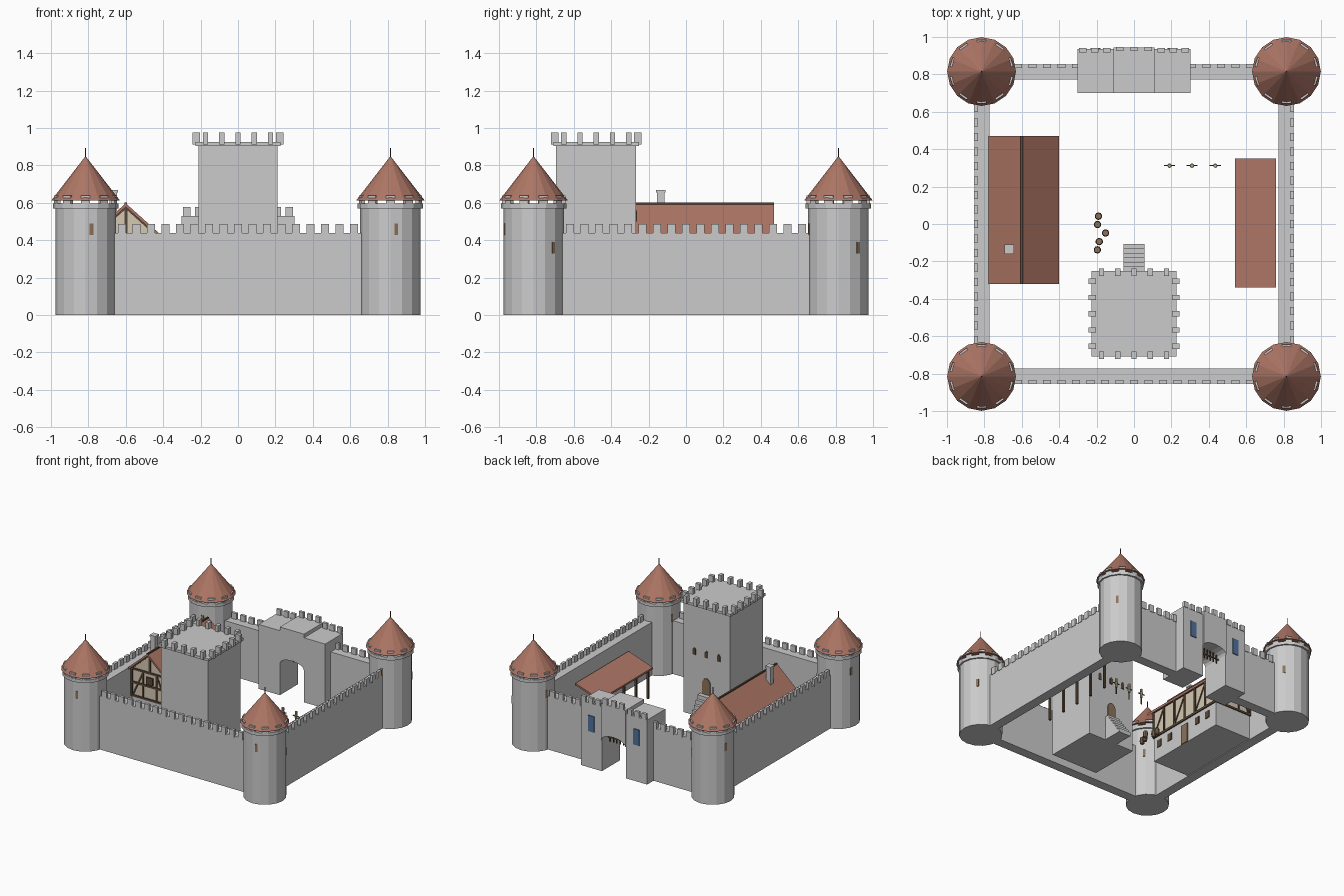
import bpy, bmesh
from math import sin, cos, pi, radians
from mathutils import Matrix, Vector

if "Cube" in bpy.data.objects:
    bpy.data.objects.remove(bpy.data.objects["Cube"])


def material(name, rgb):
    m = bpy.data.materials.new(name)
    m.diffuse_color = (*rgb, 1)
    m.use_nodes = True
    m.node_tree.nodes["Principled BSDF"].inputs["Base Color"].default_value = m.diffuse_color
    return m


TILE = material("roof_tile", (0.42, 0.18, 0.13))
WOOD = material("dark_wood", (0.10, 0.065, 0.04))
OAK = material("oak", (0.26, 0.17, 0.10))
PLASTER = material("plaster", (0.66, 0.58, 0.45))
BLUE = material("banner_blue", (0.08, 0.17, 0.33))
STRAW = material("straw", (0.50, 0.45, 0.28))


class Part:
    """Collects primitives into one named object."""
    def __init__(self, name, mat=None):
        self.name, self.mat, self.bm = name, mat, bmesh.new()

    def box(self, x0, x1, y0, y1, z0, z1):
        m = Matrix.Translation(((x0 + x1) / 2, (y0 + y1) / 2, (z0 + z1) / 2))
        m = m @ Matrix.Diagonal((x1 - x0, y1 - y0, z1 - z0, 1))
        bmesh.ops.create_cube(self.bm, size=1, matrix=m)
        return self

    def turned_box(self, centre, size, angle):
        m = Matrix.Translation(centre) @ Matrix.Rotation(angle, 4, 'Z')
        bmesh.ops.create_cube(self.bm, size=1, matrix=m @ Matrix.Diagonal((*size, 1)))
        return self

    def cyl(self, x, y, z0, z1, r0, r1=None, n=16):
        bmesh.ops.create_cone(self.bm, cap_ends=True, segments=n, radius1=r0,
                              radius2=r0 if r1 is None else r1, depth=z1 - z0,
                              matrix=Matrix.Translation((x, y, (z0 + z1) / 2)))
        return self

    def beam(self, a, b, w):
        a, b = Vector(a), Vector(b)
        d = b - a
        m = Matrix.Translation((a + b) / 2) @ d.to_track_quat('Z', 'Y').to_matrix().to_4x4()
        bmesh.ops.create_cube(self.bm, size=1, matrix=m @ Matrix.Diagonal((w, w, d.length, 1)))
        return self

    def prism(self, profile, y0, y1):
        """Extrude an x-z profile along y."""
        f = self.bm.faces.new([self.bm.verts.new((x, y0, z)) for x, z in profile])
        g = bmesh.ops.extrude_face_region(self.bm, geom=[f])["geom"]
        bmesh.ops.translate(self.bm, vec=(0, y1 - y0, 0),
                            verts=[v for v in g if isinstance(v, bmesh.types.BMVert)])
        return self

    def done(self):
        bmesh.ops.recalc_face_normals(self.bm, faces=self.bm.faces)
        me = bpy.data.meshes.new(self.name)
        self.bm.to_mesh(me)
        self.bm.free()
        if self.mat:
            me.materials.append(self.mat)
        ob = bpy.data.objects.new(self.name, me)
        bpy.context.collection.objects.link(ob)


T = 0.815
# Corner towers: shaft, corbel ring, merlons, arrow slits, cone roof, pole
for cx, cy, tag in ((-T, -T, "front_left"), (T, -T, "front_right"),
                    (-T, T, "back_left"), (T, T, "back_right")):
    p = Part("tower_" + tag).cyl(cx, cy, 0, 0.59, 0.162)
    p.cyl(cx, cy, 0.57, 0.596, 0.175)
    for i in range(10):
        a = 2 * pi * (i + 0.5) / 10
        p.turned_box((cx + 0.16 * cos(a), cy + 0.16 * sin(a), 0.617), (0.02, 0.05, 0.046), a)
    p.done()
    p = Part("arrow_slits_" + tag, OAK)
    for deg, z in ((-78.75, 0.46), (41.25, 0.36), (161.25, 0.46)):
        a = radians(deg)
        p.turned_box((cx + 0.158 * cos(a), cy + 0.158 * sin(a), z), (0.01, 0.02, 0.062), a)
    p.done()
    Part("tower_roof_" + tag, TILE).cyl(cx, cy, 0.612, 0.85, 0.184, 0).done()
    Part("roof_pole_" + tag, WOOD).cyl(cx, cy, 0.84, 0.893, 0.003, n=6).done()

# Curtain walls with merlons along the outer edge
WALL, IN, OUT = 0.438, 0.772, 0.852
front, back = Part("front_wall"), Part("back_wall")
left, right = Part("left_wall"), Part("right_wall")
front.box(-0.7, 0.7, -OUT, -IN, 0, WALL)
left.box(-OUT, -IN, -0.7, 0.7, 0, WALL)
right.box(IN, OUT, -0.7, 0.7, 0, WALL)
for s in (-1, 1):
    back.box(min(s * 0.28, s * 0.7), max(s * 0.28, s * 0.7), IN, OUT, 0, WALL)
for i in range(17):
    c = (i - 8) * 0.0775
    a, b = c - 0.022, c + 0.022
    lo, hi, z0, z1 = OUT - 0.018, OUT + 0.004, WALL - 0.01, 0.487
    front.box(a, b, -hi, -lo, z0, z1)
    left.box(-hi, -lo, a, b, z0, z1)
    right.box(lo, hi, a, b, z0, z1)
    if abs(c) > 0.3:
        back.box(a, b, lo, hi, z0, z1)
for w in (front, back, left, right):
    w.done()

# Gatehouse: two flanking blocks and a higher arched bridge
p = Part("gatehouse")
for s in (-1, 1):
    p.box(*sorted((s * 0.11, s * 0.302)), 0.70, 0.935, 0, 0.53)
    for c in (0.145, 0.21, 0.275):
        p.box(s * c - 0.02, s * c + 0.02, 0.918, 0.94, 0.53, 0.577)
arch = [(0.11 * cos(pi * i / 8), 0.26 + 0.05 * sin(pi * i / 8)) for i in range(9)]
p.prism([(-0.11, 0.56), (0.11, 0.56)] + arch, 0.70, 0.945)
for c in (-0.075, 0, 0.075):
    p.box(c - 0.02, c + 0.02, 0.925, 0.947, 0.56, 0.607)
p.done()
p = Part("portcullis", WOOD)
for i in range(7):
    x = -0.09 + i * 0.03
    p.box(x - 0.004, x + 0.004, 0.85, 0.858, 0.22, 0.30)
p.box(-0.11, 0.11, 0.85, 0.858, 0.25, 0.258).done()
p = Part("banners", BLUE)
for s in (-1, 1):
    p.box(s * 0.205 - 0.027, s * 0.205 + 0.027, 0.93, 0.942, 0.30, 0.43)
p.done()

# Keep with flared parapet
KY = -0.48
p = Part("keep").box(-0.212, 0.212, KY - 0.215, KY + 0.212, 0, 0.91)
p.box(-0.228, 0.228, KY - 0.228, KY + 0.228, 0.905, 0.925)
for c in (-0.174, -0.087, 0, 0.087, 0.174):
    for s in (-1, 1):
        u0, u1 = sorted((s * 0.203, s * 0.242))
        p.box(c - 0.014, c + 0.014, KY + u0, KY + u1, 0.912, 0.975)
        p.box(u0, u1, KY + c - 0.014, KY + c + 0.014, 0.912, 0.975)
p.done()
F = KY + 0.212
p = Part("keep_windows", WOOD)
for x in (-0.11, 0, 0.11):
    p.prism([(x - 0.014, 0.5), (x + 0.014, 0.5), (x + 0.014, 0.545), (x, 0.56),
             (x - 0.014, 0.545)], F - 0.01, F + 0.005)
p.done()
Part("keep_door", OAK).prism([(-0.035, 0.2), (0.035, 0.2), (0.035, 0.30), (0.02, 0.325), (0, 0.333),
                              (-0.02, 0.325), (-0.035, 0.30)], F - 0.01, F + 0.008).done()
p = Part("keep_stairs")
for i in range(6):
    p.box(-0.055, 0.055, F - 0.01, -0.108 - i * 0.024, i * 0.033, (i + 1) * 0.033)
p.done()

# Timber-framed hall
X0, X1, Y0, Y1, XR = -0.765, -0.435, -0.285, 0.435, -0.6
Part("hall_stone_base").box(X0, X1, Y0, Y1, 0, 0.2).done()
Part("hall_plaster").prism([(X0, 0.19), (X1, 0.19), (X1, 0.435), (XR, 0.58), (X0, 0.435)], Y0, Y1)
p = Part("hall_upper_storey", PLASTER)
p.prism([(X0, 0.2), (X1, 0.2), (X1, 0.435), (XR, 0.58), (X0, 0.435)], Y0, Y1).done()
p = Part("hall_timbers", WOOD)
for x in (X0, X1):
    for z in (0.205, 0.425):
        p.beam((x, Y0, z), (x, Y1, z), 0.018)
    for i in range(7):
        y = Y0 + (Y1 - Y0) * i / 6
        p.beam((x, y, 0.2), (x, y, 0.43), 0.016)
        if i < 6 and i % 2 == 0:
            p.beam((x, y, 0.21), (x, y + 0.12, 0.42), 0.012)
for y in (Y0, Y1):
    for z in (0.205, 0.315, 0.425):
        p.beam((X0, y, z), (X1, y, z), 0.016)
    p.beam((XR, y, 0.425), (XR, y, 0.58), 0.016)
    for s in (-1, 1):
        p.beam((XR + s * 0.165, y, 0.43), (XR, y, 0.578), 0.016)
        p.beam((XR + s * 0.06, y, 0.2), (XR + s * 0.06, y, 0.425), 0.014)
        p.beam((XR + s * 0.155, y, 0.21), (XR + s * 0.06, y, 0.42), 0.012)
p.done()
p = Part("hall_windows", WOOD)
for y in (-0.22, -0.10, 0.22, 0.34):
    p.box(X1 - 0.01, X1 + 0.006, y - 0.022, y + 0.022, 0.10, 0.16)
for y in (Y0, Y1):
    p.box(XR - 0.03, XR + 0.03, y - 0.01, y + 0.01, 0.33, 0.39)
p.done()
Part("hall_door", OAK).box(X1 - 0.01, X1 + 0.008, 0.04, 0.11, 0, 0.16).done()
Part("hall_roof", TILE).prism([(-0.79, 0.427), (XR, 0.598), (-0.40, 0.418), (-0.40, 0.398),
                               (XR, 0.578), (-0.79, 0.407)], -0.32, 0.47).done()
Part("hall_ridge", WOOD).beam((XR, -0.32, 0.594), (XR, 0.47, 0.594), 0.014).done()
p = Part("hall_chimney").box(-0.687, -0.647, -0.155, -0.115, 0.48, 0.655)
p.box(-0.692, -0.642, -0.16, -0.11, 0.655, 0.668).done()

# Lean-to stable against the right wall
Part("stable_roof", TILE).prism([(0.54, 0.25), (0.76, 0.325), (0.76, 0.31), (0.54, 0.235)],
                                -0.34, 0.35).done()
p = Part("stable_posts", WOOD)
for i in range(5):
    y = -0.31 + i * 0.158
    p.box(0.553, 0.569, y - 0.008, y + 0.008, 0, 0.243)
p.box(0.553, 0.569, -0.34, 0.35, 0.228, 0.244).done()

# Training dummies and barrels in the yard
poles, bodies = Part("dummy_poles", WOOD), Part("dummy_bodies", STRAW)
for x in (0.19, 0.31, 0.435):
    poles.cyl(x, 0.312, 0, 0.11, 0.005, n=6)
    poles.beam((x - 0.03, 0.312, 0.088), (x + 0.03, 0.312, 0.088), 0.006)
    bodies.cyl(x, 0.312, 0.055, 0.1, 0.009, 0.012, n=8)
    bodies.cyl(x, 0.312, 0.105, 0.128, 0.010, n=8)
poles.done()
bodies.done()
p = Part("barrels", OAK)
for x, y in ((-0.19, 0.042), (-0.195, -0.003), (-0.152, -0.048), (-0.186, -0.094), (-0.196, -0.138)):
    p.cyl(x, y, 0, 0.025, 0.016, 0.02, n=10).cyl(x, y, 0.025, 0.05, 0.02, 0.016, n=10)
p.done()
